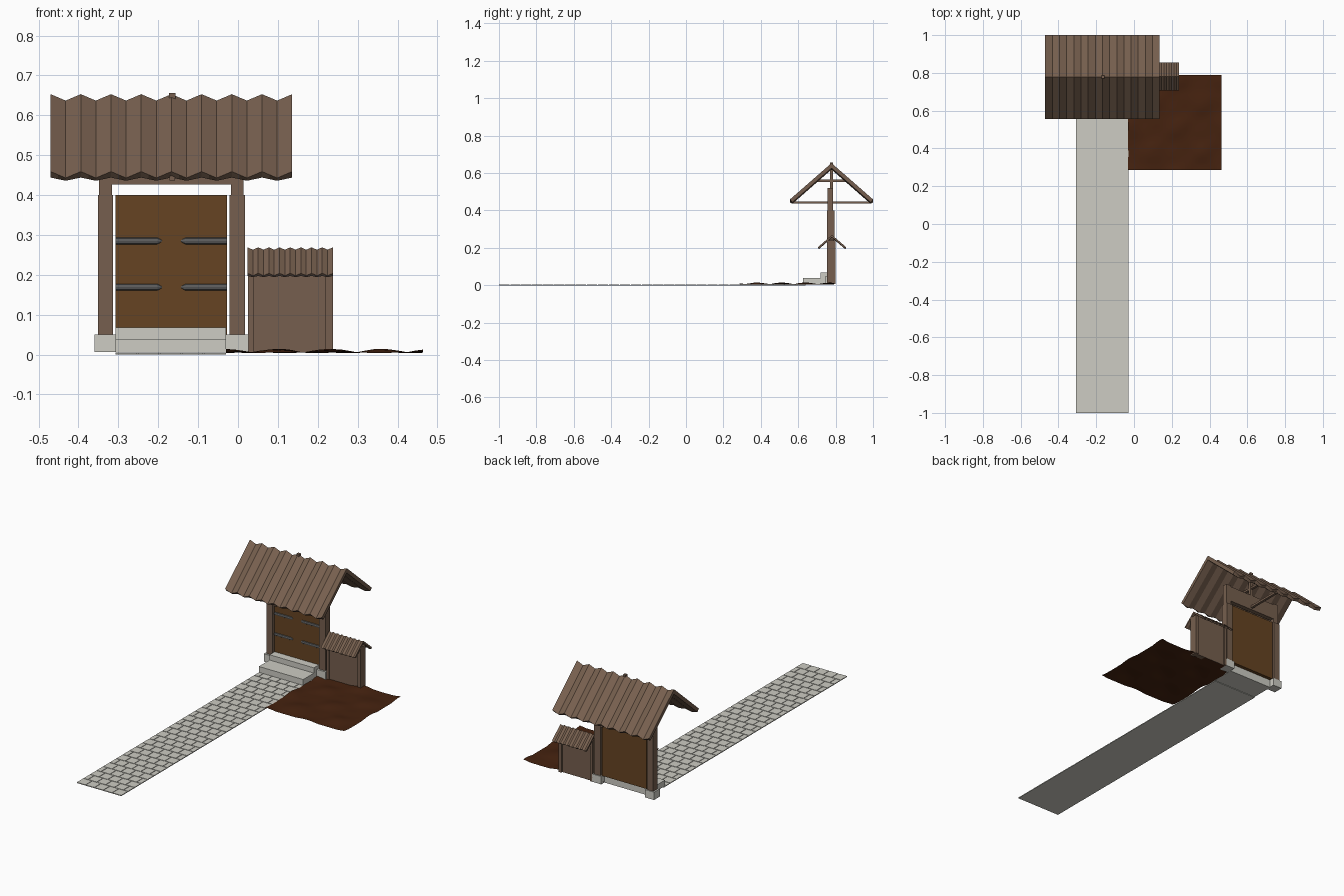
import bpy, bmesh, math

if "Cube" in bpy.data.objects:
    bpy.data.objects.remove(bpy.data.objects["Cube"])


def material(name, rgb):
    lin = [((c / 255 + 0.055) / 1.055) ** 2.4 for c in rgb]
    m = bpy.data.materials.new(name)
    m.diffuse_color = (*lin, 1)
    m.use_nodes = True
    m.node_tree.nodes["Principled BSDF"].inputs["Base Color"].default_value = m.diffuse_color
    return m


WOOD = material("weathered_wood", (118, 95, 78))
DOOR = material("door_brown", (102, 68, 34))
STONE = material("pale_stone", (205, 204, 195))
SOIL = material("dark_soil", (69, 34, 15))
IRON = material("grey_iron", (92, 92, 92))


def finish(name, bm, mat):
    bmesh.ops.recalc_face_normals(bm, faces=bm.faces)
    me = bpy.data.meshes.new(name)
    bm.to_mesh(me)
    bm.free()
    me.materials.append(mat)
    ob = bpy.data.objects.new(name, me)
    bpy.context.collection.objects.link(ob)
    return ob


def add_box(bm, x, y, z):
    vs = bmesh.ops.create_cube(bm, size=1)["verts"]
    for v in vs:
        for k, (a, b) in enumerate((x, y, z)):
            v.co[k] = (a + b) / 2 + v.co[k] * (b - a)


def box(name, x, y, z, mat):
    bm = bmesh.new()
    add_box(bm, x, y, z)
    return finish(name, bm, mat)


def extrude_sections(name, sections, mat):
    """Skin a list of equal closed sections and cap both ends."""
    bm = bmesh.new()
    rings = [[bm.verts.new(p) for p in s] for s in sections]
    n = len(rings[0])
    for a, b in zip(rings, rings[1:]):
        for j in range(n):
            k = (j + 1) % n
            bm.faces.new((a[j], a[k], b[k], b[j]))
    bm.faces.new(rings[0])
    bm.faces.new(rings[-1])
    return finish(name, bm, mat)


def wavy_roof(name, x0, x1, y_front, y_mid, y_back, z_eave, z_ridge, thick, amp, waves=8):
    """Gabled roof slab whose chevron section rises and falls along x."""
    slope = math.atan2(z_ridge - z_eave, y_mid - y_front)
    dy, dz = thick * math.sin(slope), thick * math.cos(slope)
    chevron = [(y_front, z_eave), (y_mid, z_ridge), (y_back, z_eave),
               (y_back - dy, z_eave - dz), (y_mid, z_ridge - thick / math.cos(slope)),
               (y_front + dy, z_eave - dz)]
    steps = waves * 4
    sections = []
    for i in range(steps + 1):
        x = x0 + (x1 - x0) * i / steps
        w = amp * (math.cos(i * math.pi / 2) - 1)
        sections.append([(x, y, z + w * (1 if j < 3 else 0.5))
                         for j, (y, z) in enumerate(chevron)])
    return extrude_sections(name, sections, WOOD)


# Paved path: thin bed with staggered slabs
bm = bmesh.new()
X0, X1, Y0, Y1 = -0.307, -0.03, -1.0, 0.64
add_box(bm, (X0, X1), (Y0, Y1), (0, 0.002))
rows, gap = 28, 0.004
d = (Y1 - Y0) / rows
w = (X1 - X0) / 5
for r in range(rows):
    cuts = [X0 + w * k for k in range(6)]
    if r % 2:
        cuts = [X0] + [X0 + w * (k + 0.5) for k in range(5)] + [X1]
    y = Y0 + r * d
    for a, b in zip(cuts, cuts[1:]):
        add_box(bm, (a + (gap / 2 if a > X0 else 0), b - (gap / 2 if b < X1 else 0)),
                (y + (gap / 2 if r else 0), y + d - gap / 2), (0.001, 0.0045))
finish("paved_path", bm, STONE)

# Soil bed with low mounds
bm = bmesh.new()
bmesh.ops.create_grid(bm, x_segments=24, y_segments=24, size=0.5)
for v in bm.verts:
    x, y = 0.217 + v.co.x * 0.495, 0.5375 + v.co.y * 0.505
    bump = max(0, math.cos((x - 0.1) * math.tau / 0.26) * math.cos((y - 0.38) * math.tau / 0.26))
    v.co = (x, y, 0.005 + 0.009 * bump + 0.001 * math.sin(40 * x) * math.sin(55 * y))
ob = finish("soil_bed", bm, SOIL)
for p in ob.data.polygons:
    p.use_smooth = True

# Stone steps
box("lower_step", (-0.307, -0.03), (0.625, 0.72), (0.005, 0.038), STONE)
box("upper_step", (-0.307, -0.03), (0.72, 0.77), (0.005, 0.068), STONE)

# Gate posts on stone footings
for side, cx in (("left", -0.332), ("right", -0.002)):
    box(side + "_footing", (cx - 0.028, cx + 0.028), (0.745, 0.80), (0.006, 0.05), STONE)
    box(side + "_post", (cx - 0.019, cx + 0.019), (0.755, 0.795), (0.05, 0.40), WOOD)
    box(side + "_post_top", (cx - 0.016, cx + 0.016), (0.757, 0.787), (0.40, 0.52), WOOD)
box("lintel", (-0.32, -0.015), (0.759, 0.785), (0.427, 0.515), WOOD)

# Door panel
box("door", (-0.307, -0.027), (0.765, 0.789), (0.05, 0.40), DOOR)

# Hinge straps: faceted half-rounds tapering toward the middle
for side, xo, s in (("left", -0.307, 1), ("right", -0.027, -1)):
    for level, z in (("lower", 0.169), ("upper", 0.285)):
        sections = []
        for dist, r in ((0, 1), (0.104, 1), (0.110, 0.7), (0.116, 0.25)):
            sections.append([(xo + s * dist, 0.766 - 0.006 * r * math.sin(math.pi * k / 4),
                              z + 0.009 * r * math.cos(math.pi * k / 4)) for k in range(5)])
        extrude_sections(f"{level}_{side}_hinge_strap", sections, IRON)

# Main roof and the timber frame under it
wavy_roof("main_roof", -0.47, 0.136, 0.556, 0.778, 1.0, 0.459, 0.653, 0.02, 0.008)
box("king_post", (-0.173, -0.157), (0.769, 0.785), (0.44, 0.656), WOOD)
box("lower_tie", (-0.172, -0.158), (0.565, 0.99), (0.437, 0.449), WOOD)
box("upper_tie", (-0.172, -0.158), (0.69, 0.866), (0.553, 0.565), WOOD)

# Side fence with its own small roof
box("fence_panel", (0.03, 0.225), (0.763, 0.791), (0.006, 0.245), WOOD)
box("fence_left_post", (0.025, 0.039), (0.755, 0.80), (0.006, 0.24), WOOD)
box("fence_right_post", (0.219, 0.238), (0.755, 0.80), (0.006, 0.24), WOOD)
wavy_roof("fence_roof", 0.024, 0.238, 0.706, 0.78, 0.856, 0.204, 0.269, 0.009, 0.003)
